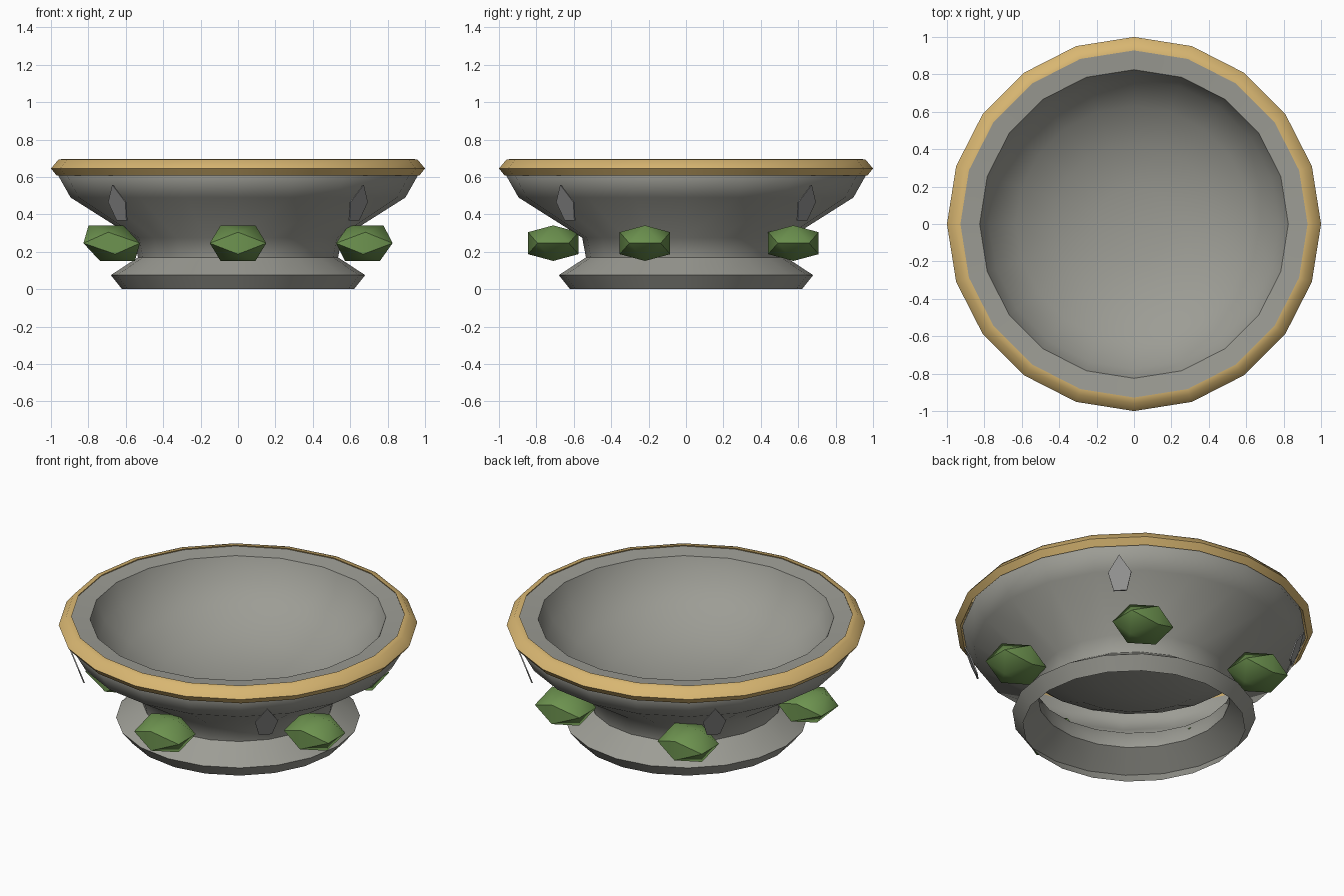
import bpy, bmesh, math
from mathutils import Vector

if "Cube" in bpy.data.objects:
    bpy.data.objects.remove(bpy.data.objects["Cube"], do_unlink=True)


def material(name, rgb):
    mat = bpy.data.materials.new(name)
    mat.use_nodes = True
    color = (*rgb, 1.0)
    mat.diffuse_color = color
    mat.node_tree.nodes["Principled BSDF"].inputs["Base Color"].default_value = color
    return mat


stone = material("warm_grey_stone", (0.335, 0.335, 0.3))
gold = material("pale_gold", (0.69, 0.47, 0.167))
green = material("gem_green", (0.155, 0.295, 0.08))
plate_grey = material("neutral_grey", (0.3, 0.3, 0.295))


def finish(name, bm, mat, smooth_angle=None):
    bmesh.ops.recalc_face_normals(bm, faces=bm.faces)
    mesh = bpy.data.meshes.new(name)
    bm.to_mesh(mesh)
    bm.free()
    obj = bpy.data.objects.new(name, mesh)
    bpy.context.collection.objects.link(obj)
    mesh.materials.append(mat)
    if smooth_angle:
        bpy.ops.object.select_all(action="DESELECT")
        obj.select_set(True)
        bpy.context.view_layer.objects.active = obj
        bpy.ops.object.shade_smooth_by_angle(angle=math.radians(smooth_angle))


def revolve(name, profile, mat, smooth_angle, closed=False):
    bm = bmesh.new()
    verts = [bm.verts.new((r, 0, z)) for r, z in profile]
    ends = verts[1:] + verts[:1] if closed else verts[1:]
    edges = [bm.edges.new(pair) for pair in zip(verts, ends)]
    bmesh.ops.spin(bm, geom=verts + edges, cent=(0, 0, 0), axis=(0, 0, 1),
                   angle=math.tau, steps=20, use_duplicate=False)
    bmesh.ops.remove_doubles(bm, verts=bm.verts, dist=0.0005)
    finish(name, bm, mat, smooth_angle)


# Bowl: one revolved shell, hollow under the foot
foot = [(0.62, 0), (0.68, 0.075), (0.535, 0.17)]
outside = [(0.555, 0.275), (0.895, 0.49), (0.96, 0.605), (0.93, 0.69)]
inside = [(0.825, 0.68), (0.775, 0.56), (0.63, 0.44), (0.43, 0.34), (0.2, 0.297), (0, 0.288)]
revolve("bowl", foot + outside + inside, stone, 53)

# Rim: a bevelled gold band around the lip
band = [(0.97, 0.608), (1.0, 0.645), (0.96, 0.693), (0.928, 0.697), (0.94, 0.66)]
revolve("rim", band, gold, 45, closed=True)

# Gems: five squashed twenty-sided stones around the neck, some leaning sideways
PHI = (1 + math.sqrt(5)) / 2
for i, lean in enumerate((0, 0.1, 0, 0, -0.32)):
    angle = math.tau * i / 5 - math.pi / 2
    center = Vector((0.71 * math.cos(angle), 0.71 * math.sin(angle), 0.246))
    size = Vector((0.151, 0.135, 0.095)) / PHI
    bm = bmesh.new()
    for a in (-1, 1):
        for b in (-PHI, PHI):
            for corner in ((b, a, 0), (0, b, a), (a, 0, b)):
                offset = Vector(corner) * size
                offset.x += lean * offset.z
                bm.verts.new(center + offset)
    bmesh.ops.convex_hull(bm, input=bm.verts)
    finish(f"gem_{i + 1}", bm, green, 49)

# Plates: four thin pointed shields leaning outward on the diagonals
shield = [(0, 0.558), (0.065, 0.465), (0.037, 0.368), (-0.037, 0.368), (-0.065, 0.465)]
for i in range(4):
    angle = math.tau * (i + 0.5) / 4
    out = Vector((math.cos(angle), math.sin(angle), 0))
    side = Vector((-out.y, out.x, 0))
    bm = bmesh.new()
    points = [out * (0.88 + 0.37 * (z - 0.365)) + side * w + Vector((0, 0, z))
              for w, z in shield]
    face = bm.faces.new([bm.verts.new(p) for p in points])
    grown = bmesh.ops.extrude_face_region(bm, geom=[face], use_keep_orig=True)["geom"]
    bmesh.ops.translate(bm, vec=out * -0.008,
                        verts=[g for g in grown if isinstance(g, bmesh.types.BMVert)])
    finish(f"shield_plate_{i + 1}", bm, plate_grey)
